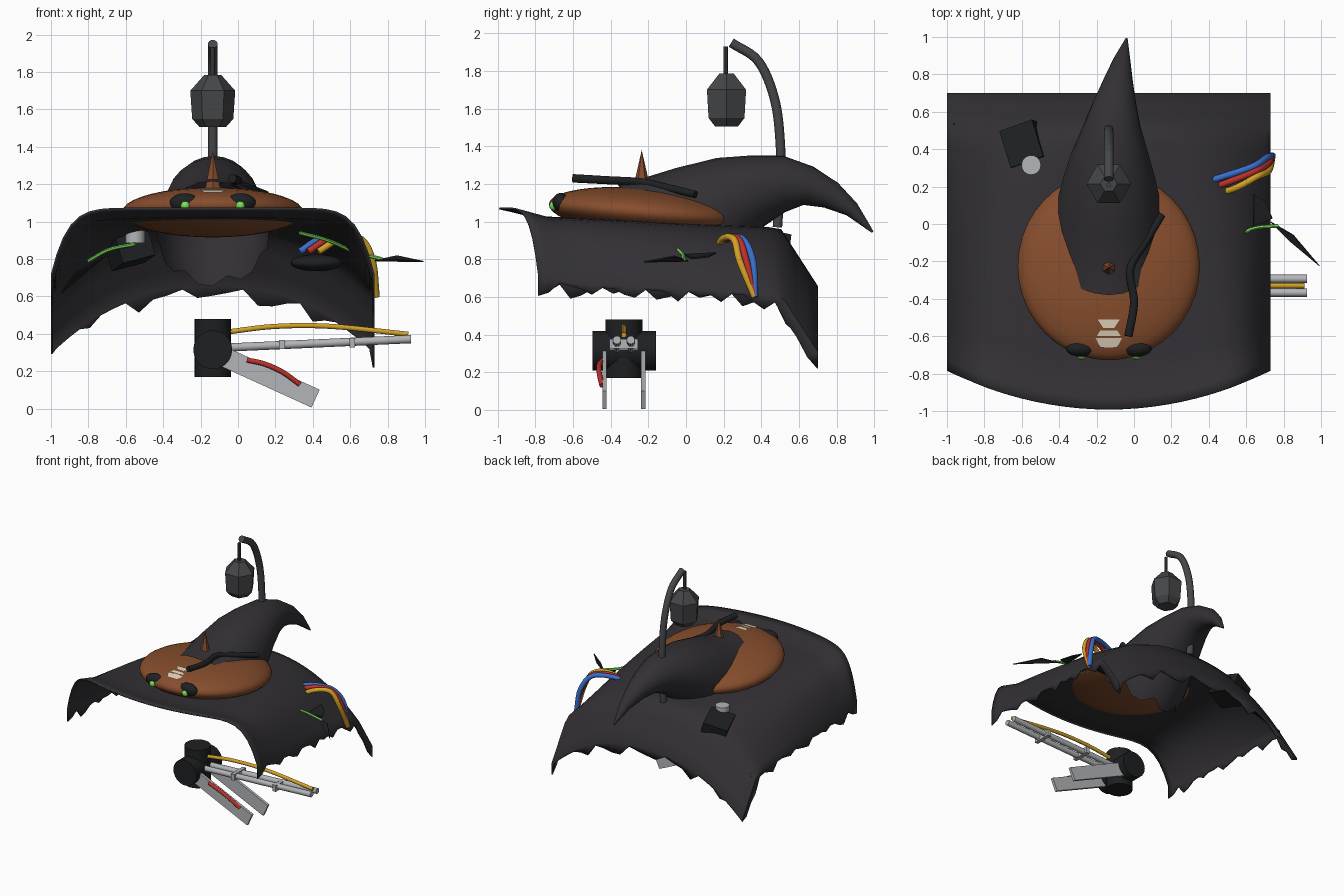
import bpy, bmesh, math, random
from mathutils import Vector, Matrix

if "Cube" in bpy.data.objects:
    bpy.data.objects.remove(bpy.data.objects["Cube"])
random.seed(4)
CX = -0.135  # symmetry line of the body

def mat(name, rgb):
    m = bpy.data.materials.new(name)
    m.diffuse_color = (*rgb, 1)
    m.use_nodes = True
    m.node_tree.nodes["Principled BSDF"].inputs["Base Color"].default_value = m.diffuse_color
    return m

CLOTH = mat("cloth", (0.033, 0.030, 0.035))
BLACK = mat("black", (0.013, 0.014, 0.015))
IRON = mat("iron", (0.06, 0.062, 0.066))
STEEL = mat("steel", (0.45, 0.46, 0.48))
ORANGE = mat("orange", (0.24, 0.075, 0.026))
CREAM = mat("cream", (0.75, 0.65, 0.5))
GREEN = mat("green", (0.2, 0.75, 0.1))
BLUE = mat("blue", (0.04, 0.16, 0.6))
RED = mat("red", (0.5, 0.03, 0.025))
YELLOW = mat("yellow", (0.65, 0.36, 0.02))

def finish(bm, name, m, smooth=True, angle=40):
    bmesh.ops.recalc_face_normals(bm, faces=bm.faces[:])
    me = bpy.data.meshes.new(name)
    bm.to_mesh(me)
    bm.free()
    ob = bpy.data.objects.new(name, me)
    bpy.context.collection.objects.link(ob)
    me.materials.append(m)
    if smooth:
        bpy.ops.object.select_all(action='DESELECT')
        bpy.context.view_layer.objects.active = ob
        ob.select_set(True)
        bpy.ops.object.shade_smooth_by_angle(angle=math.radians(angle))
    return ob

def loft(rings, name, m, caps=True, smooth=True):
    bm = bmesh.new()
    vs = [[bm.verts.new(p) for p in r] for r in rings]
    n = len(vs[0])
    for a, b in zip(vs, vs[1:]):
        for i in range(n):
            bm.faces.new((a[i], a[(i + 1) % n], b[(i + 1) % n], b[i]))
    if caps:
        bm.faces.new(vs[0])
        bm.faces.new(vs[-1])
    return finish(bm, name, m, smooth)

def tube(pts, r0, name, m, r1=None, n=12, steps=6):
    P = [Vector(p) for p in pts]
    P = [2 * P[0] - P[1]] + P + [2 * P[-1] - P[-2]]
    path = []
    for a, b, c, d in zip(P, P[1:], P[2:], P[3:]):
        for k in range(steps):
            t = k / steps
            path.append(0.5 * (2*b + (c-a)*t + (2*a-5*b+4*c-d)*t*t + (3*b-a-3*c+d)*t**3))
    path.append(P[-2])
    r1 = r1 or r0
    rings, side = [], None
    for i, p in enumerate(path):
        t = (path[min(i+1, len(path)-1)] - path[max(i-1, 0)]).normalized()
        side = side - t * side.dot(t) if side else t.orthogonal()
        side.normalize()
        up = t.cross(side)
        r = r0 + (r1 - r0) * i / (len(path) - 1)
        rings.append([p + r * (side * math.cos(2*math.pi*k/n) + up * math.sin(2*math.pi*k/n)) for k in range(n)])
    return loft(rings, name, m)

def box(c, size, name, m, rot=Matrix()):
    bm = bmesh.new()
    bmesh.ops.create_cube(bm, size=1, matrix=Matrix.Translation(c) @ rot @ Matrix.Diagonal((*size, 1)))
    return finish(bm, name, m, False)

def ball(c, size, name, m, rot=Matrix(), n=24):
    bm = bmesh.new()
    bmesh.ops.create_uvsphere(bm, u_segments=n, v_segments=n // 2, radius=1,
                              matrix=Matrix.Translation(c) @ rot @ Matrix.Diagonal((*size, 1)))
    return finish(bm, name, m)

def cyl(a, b, r, name, m, r2=None, n=24):
    a, b = Vector(a), Vector(b)
    bm = bmesh.new()
    q = (b - a).to_track_quat('Z', 'Y').to_matrix().to_4x4()
    bmesh.ops.create_cone(bm, cap_ends=True, segments=n, radius1=r, radius2=r if r2 is None else r2,
                          depth=(b - a).length, matrix=Matrix.Translation((a + b) / 2) @ q)
    return finish(bm, name, m)

# Draped cloth: arched sheet with raised front lip and torn hem on both sides and the back
HW, NU, NV = 0.865, 28, 26
def front(u):
    return -0.99 + 0.205 * (u/HW) ** 2
def sheet(u, y):
    t = min(1, max(0, (y + 0.9) / 1.4))
    back = max(0, (y - 0.5) / 0.2)
    lip = 0.04 * max(0, 1 - (y - front(u)) / 0.18)
    return 1.035 - 0.067*t + lip - 0.35 * abs(u/HW) ** (11 - 8.6*t) - 0.31*back
bm = bmesh.new()
grid = []
for j in range(NV + 1):
    row = []
    for i in range(NU + 1):
        u = HW * math.sin(math.pi/2 * (2*i/NU - 1) * 0.8) / math.sin(math.pi*0.4)
        y = front(u) + (0.7 - front(u)) * j / NV
        row.append(bm.verts.new((CX + u, y, sheet(u, y))))
    grid.append(row)
for a, b in zip(grid, grid[1:]):
    for i in range(NU):
        bm.faces.new((a[i], a[i+1], b[i+1], b[i]))
edge = [r[0] for r in grid] + grid[-1][1:-1] + [r[-1] for r in reversed(grid)]
low = []
for k, v in enumerate(edge):
    x, y, z = v.co
    u = abs(x - CX) / HW
    jag = (0, 0.02, 0.045, -0.02)[k % 4] + random.uniform(-0.025, 0.015)
    if u > 0.99:
        h = 0.63 - 0.07 * max(0, y + 0.3) - 0.33 * max(0, (y - 0.38) / 0.32) ** 1.5
        if y > 0.69:
            h, jag = (0.22 if x > 0 else 0.30), 0
    else:
        h = 0.61 - 0.2 * u ** 1.6
        jag *= 1.2
    low.append(bm.verts.new((x, y, min(h + jag, z - 0.015))))
for k in range(len(edge) - 1):
    bm.faces.new((edge[k], edge[k+1], low[k+1], low[k]))
cloth = finish(bm, "draped_cloth", CLOTH, angle=50)
cloth.modifiers.new("thickness", 'SOLIDIFY').thickness = 0.01

# Flattened round head, spike, eyes and nose stripes
tilt = math.radians(-5)
ball((CX, -0.225, 1.05), (0.487, 0.505, 0.127), "head", ORANGE, Matrix.Rotation(tilt, 4, 'X'), 40)
cyl((CX, -0.235, 1.16), (CX, -0.235, 1.38), 0.05, "spike", ORANGE, 0, 6)
for s, n in ((-1, "left"), (1, "right")):
    ball((CX + s*0.15, -0.665, 1.102), (0.08, 0.044, 0.05), n + "_eye_socket", BLACK)
    ball((CX + s*0.147, -0.70, 1.085), (0.026, 0.026, 0.026), n + "_eye", GREEN, n=12)
def head_z(x, y):
    d = 1 - ((x - CX)/0.487)**2 - ((y + 0.225)/0.505)**2
    return 1.055 - 0.087*(y + 0.225) + 0.127 * math.sqrt(max(0, d))
bm = bmesh.new()
for y0, w0, y1, w1 in ((-0.51, 0.06, -0.555, 0.03), (-0.57, 0.045, -0.60, 0.065), (-0.61, 0.07, -0.66, 0.045)):
    bm.faces.new([bm.verts.new((CX + x, y, head_z(CX + x, y)))
                  for x, y in ((-w0, y0), (w0, y0), (w1, y1), (-w1, y1))])
finish(bm, "nose_stripes", CREAM, False)

# Curved hood with ragged mouth: centre x, y, z, pitch, half width, half height
N = 24
rings = []
for k, (x, y, z, a, w, h) in enumerate((
        (CX, -0.115, 0.935, 45, 0.30, 0.375), (CX, -0.01, 0.975, 40, 0.297, 0.335),
        (CX, 0.10, 1.04, 33, 0.28, 0.29), (-0.133, 0.25, 1.12, 22, 0.245, 0.235),
        (-0.13, 0.38, 1.165, 12, 0.205, 0.19), (-0.12, 0.52, 1.20, 2, 0.155, 0.15),
        (-0.105, 0.65, 1.19, -15, 0.115, 0.105), (-0.085, 0.77, 1.14, -30, 0.078, 0.075),
        (-0.065, 0.88, 1.065, -42, 0.045, 0.042), (-0.04, 0.99, 0.945, -52, 0.006, 0.006))):
    a = math.radians(a)
    fwd = Vector((0, math.cos(a), math.sin(a)))
    up = Vector((0, -math.sin(a), math.cos(a)))
    ring = []
    for i in range(N):
        t = 2 * math.pi * i / N
        p = Vector((x + w*math.cos(t), y, z)) + up * h * math.sin(t)
        if k == 0:
            top = max(0, math.sin(t))
            p += fwd * (0.045 if i % 3 == 1 else -0.02) * (1 - top)
            p += Vector((0, 0, 0.015 * top))
        ring.append(p)
    rings.append(ring)
loft(rings, "curved_hood", CLOTH, caps=False)

# Lamp post, hanger and six-sided lantern
tube([(CX, 0.485, 0.97), (CX, 0.5, 1.2), (CX, 0.5, 1.42), (CX, 0.47, 1.65), (CX, 0.385, 1.85), (CX, 0.24, 1.95)],
     0.026, "lamp_post", IRON)
cyl((CX, 0.21, 1.75), (CX, 0.21, 1.93), 0.012, "lamp_hanger", IRON, n=8)
loft([[(CX + r*math.cos(k*math.pi/3), 0.215 + r*math.sin(k*math.pi/3), z) for k in range(6)]
      for z, r in ((1.505, 0.07), (1.55, 0.11), (1.70, 0.12), (1.785, 0.045))], "lantern", IRON, smooth=False)

# Dark strand lying over the head
tube([(-0.03, -0.60, 1.23), (0.0, -0.42, 1.22), (-0.02, -0.24, 1.21), (0.06, -0.1, 1.18), (0.15, 0.05, 1.145)],
     0.023, "dark_strand", BLACK, 0.02)

# Coloured cables over the right flank with their socket
for n, m, o, a, b in (("blue", BLUE, 0, 0.215, 0.36), ("red", RED, 0.045, 0.19, 0.325),
                      ("yellow", YELLOW, 0.1, 0.165, 0.29)):
    tube([(0.33 + o, a - 0.01, 0.84), (0.45 + o, a + 0.03, 0.91), (0.63 + o*0.3, a + 0.09, 0.905),
          (0.71 + o*0.1, b - 0.005, 0.79), (0.74, 0.365, 0.60)], 0.018, n + "_cable", m)
ball((0.42, 0.22, 0.78), (0.14, 0.1, 0.045), "cable_socket", BLACK)

# Glowing stalks ending in dark blades
tube([(0.33, -0.2, 0.94), (0.48, -0.13, 0.90), (0.62, -0.03, 0.84), (0.77, -0.01, 0.80)], 0.01, "right_stalk", GREEN, n=6)
tube([(-0.55, 0.25, 0.88), (-0.69, 0.33, 0.85), (-0.8, 0.41, 0.79)], 0.01, "left_stalk", GREEN, n=6)
def blade(pts, name):
    bm = bmesh.new()
    bm.faces.new([bm.verts.new(p) for p in pts])
    ob = finish(bm, name, BLACK, False)
    ob.modifiers.new("thickness", 'SOLIDIFY').thickness = 0.008
blade([(0.73, 0.01, 0.795), (0.85, -0.06, 0.82), (0.99, -0.225, 0.79), (0.84, -0.10, 0.80)], "right_blade")
blade([(0.64, 0.16, 0.83), (0.64, -0.01, 0.82), (0.74, 0.03, 0.80), (0.70, 0.12, 0.81)], "right_leaf")
blade([(-0.70, 0.37, 0.83), (-0.86, 0.43, 0.74), (-0.97, 0.54, 0.60), (-0.79, 0.45, 0.76)], "left_blade")

# Box with a knob on the back left
box((-0.58, 0.42, 0.855), (0.19, 0.21, 0.16), "back_box", BLACK,
    Matrix.Rotation(math.radians(17), 4, 'Z') @ Matrix.Rotation(math.radians(-12), 4, 'X')
    @ Matrix.Rotation(math.radians(-14), 4, 'Y'))
cyl((-0.55, 0.315, 0.885), (-0.55, 0.315, 0.985), 0.052, "box_knob", STEEL)

# Crossed hub drums of the arm mechanism
HY = -0.33
cyl((CX, HY, 0.17), (CX, HY, 0.48), 0.098, "upright_drum", BLACK)
cyl((CX, -0.495, 0.315), (CX, -0.16, 0.315), 0.104, "cross_drum", BLACK)

# Twin rods, brackets and flat lower bars
for s, n in ((-1, "front"), (1, "rear")):
    cyl((-0.1, HY + s*0.037, 0.325), (0.925, HY + s*0.037, 0.372), 0.022, n + "_rod", STEEL, n=12)
    box((0.16, HY + s*0.103, 0.17), (0.56, 0.022, 0.105), n + "_bar", STEEL, Matrix.Rotation(math.radians(24.5), 4, 'Y'))
for x, z in ((0.235, 0.343), (0.61, 0.352)):
    box((x, HY, z), (0.03, 0.15, 0.05), "rod_bracket", STEEL)
tube([(-0.06, HY, 0.41), (0.2, HY, 0.44), (0.5, HY, 0.44), (0.91, HY, 0.398)], 0.014, "yellow_arm_hose", YELLOW)
tube([(0.05, -0.445, 0.26), (0.14, -0.46, 0.24), (0.24, -0.46, 0.195), (0.33, -0.445, 0.13)], 0.014, "red_arm_hose", RED)
